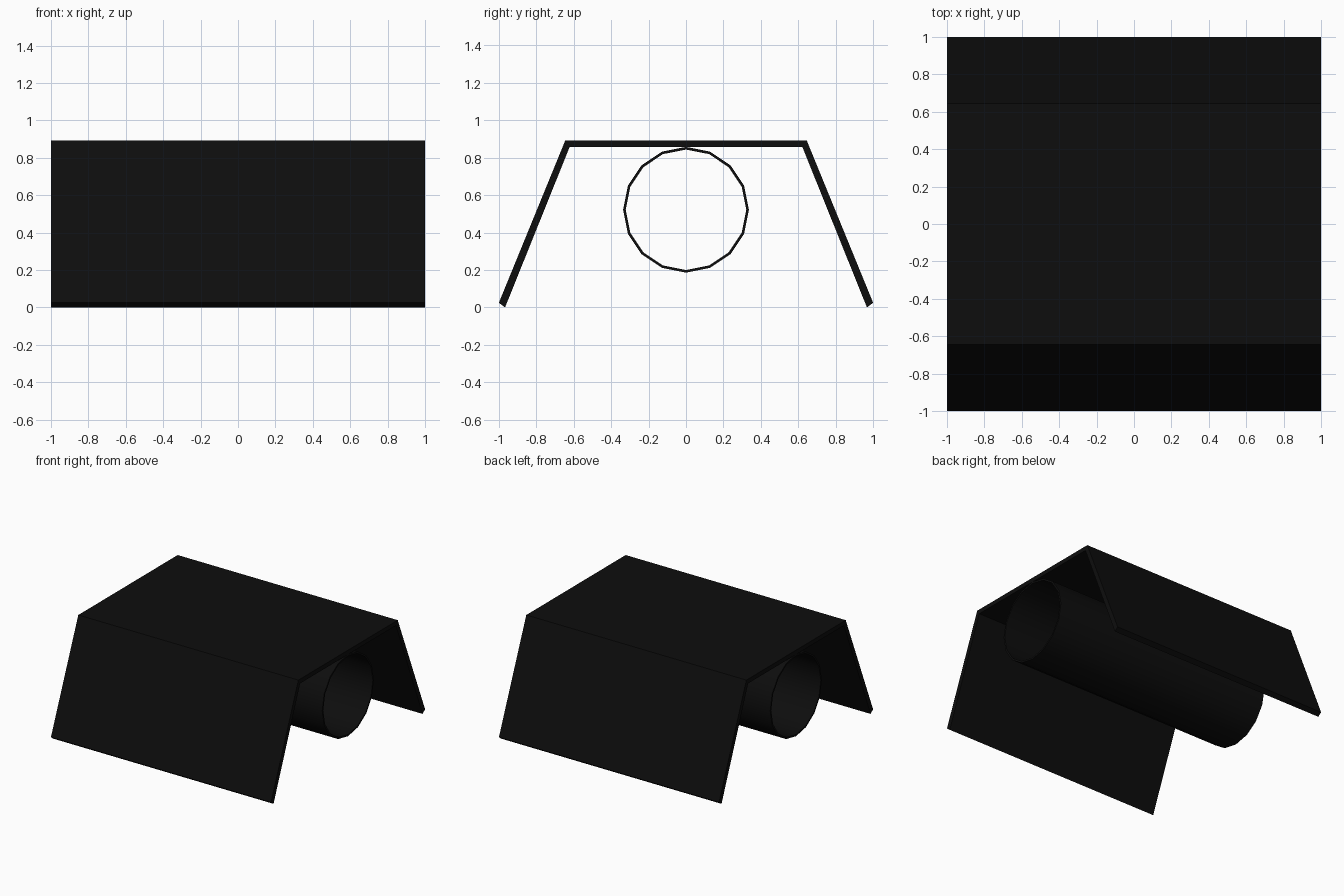
import bpy, bmesh
from math import cos, sin, pi, radians

cube = bpy.data.objects.get("Cube")
if cube:
    bpy.data.objects.remove(cube, do_unlink=True)

# Single near-black material
black = bpy.data.materials.new("soft_black")
black.use_nodes = True
colour = (0.004, 0.004, 0.004, 1)
black.diffuse_color = colour
black.node_tree.nodes["Principled BSDF"].inputs["Base Color"].default_value = colour


def extrude_loops(name, outer, inner, closed):
    """Sweep the band between two matching (y, z) outlines along x from -1 to 1."""
    bm = bmesh.new()
    rings = [[[bm.verts.new((x, y, z)) for y, z in loop] for loop in (outer, inner)]
             for x in (-1, 1)]
    (o0, i0), (o1, i1) = rings
    n = len(outer)
    for k in range(n if closed else n - 1):
        j = (k + 1) % n
        for a, b in ((o0, o1), (o1, i1), (i1, i0), (i0, o0)):
            bm.faces.new((a[k], a[j], b[j], b[k]))
    if not closed:
        for k in (0, n - 1):
            bm.faces.new((o0[k], o1[k], i1[k], i0[k]))
    bmesh.ops.recalc_face_normals(bm, faces=bm.faces)
    mesh = bpy.data.meshes.new(name)
    bm.to_mesh(mesh)
    bm.free()
    mesh.materials.append(black)
    obj = bpy.data.objects.new(name, mesh)
    bpy.context.collection.objects.link(obj)
    return obj


def mirrored(half):
    return half + [(-y, z) for y, z in reversed(half)]


def circle(radius, sides=16, centre_z=0.522):
    return [(radius * sin(2 * pi * k / sides), centre_z + radius * cos(2 * pi * k / sides))
            for k in range(sides)]


# Bent cover plate with two splayed sides
extrude_loops("cover_plate",
              mirrored([(-1.0, 0.025), (-0.645, 0.893)]),
              mirrored([(-0.967, 0.0), (-0.622, 0.857)]), False)

# Open tube hung under the cover
tube = extrude_loops("tube", circle(0.336), circle(0.322), True)
bpy.ops.object.select_all(action='DESELECT')
tube.select_set(True)
bpy.context.view_layer.objects.active = tube
bpy.ops.object.shade_smooth_by_angle(angle=radians(30))
